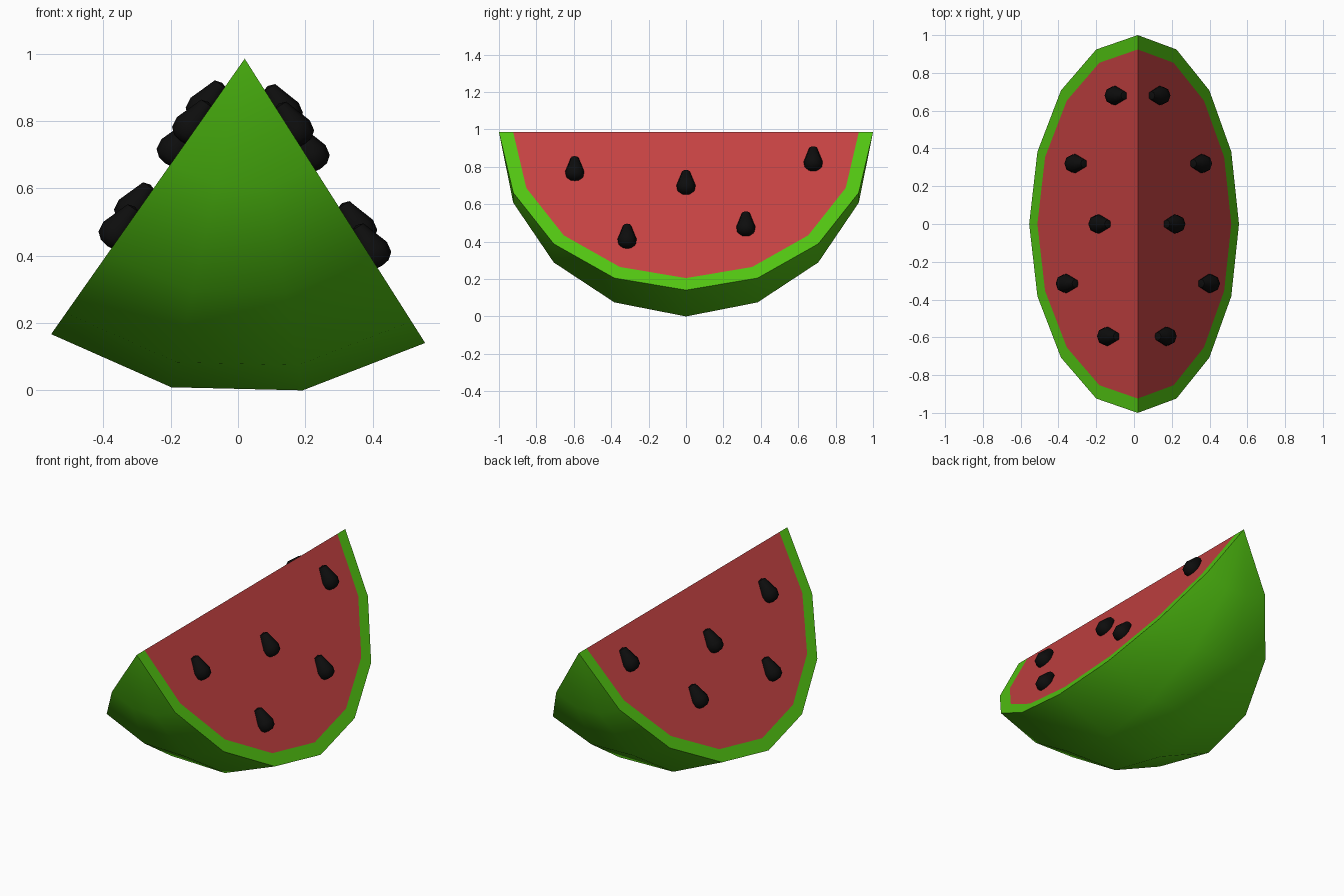
import bpy, bmesh
from math import sin, cos, pi, radians
from mathutils import Vector

if "Cube" in bpy.data.objects:
    bpy.data.objects.remove(bpy.data.objects["Cube"])

APEX = Vector((0.02, 0, 0.985))      # core line of the melon runs along y through here
ANGLES = [radians(a) for a in (-35.1, -12.6, 9.9, 32.4)]
LATS = [i * pi / 8 for i in range(9)]
INNER = 0.924


def material(name, rgb):
    m = bpy.data.materials.new(name)
    m.diffuse_color = (*rgb, 1)
    m.use_nodes = True
    m.node_tree.nodes["Principled BSDF"].inputs["Base Color"].default_value = m.diffuse_color
    return m


GREEN = material("rind_green", (0.085, 0.56, 0.006))
RED = material("flesh_red", (0.56, 0.055, 0.055))
BLACK = material("seed_black", (0.004, 0.004, 0.004))


def finish(name, bm, mat, angle):
    bmesh.ops.remove_doubles(bm, verts=bm.verts, dist=1e-5)
    bmesh.ops.dissolve_degenerate(bm, edges=bm.edges, dist=1e-6)
    bmesh.ops.recalc_face_normals(bm, faces=bm.faces)
    me = bpy.data.meshes.new(name)
    bm.to_mesh(me)
    bm.free()
    me.materials.append(mat)
    me.shade_smooth()
    me.set_sharp_from_angle(angle=radians(angle))
    ob = bpy.data.objects.new(name, me)
    bpy.context.collection.objects.link(ob)
    return ob


def skin(bm, r):
    """Grid of vertices on the melon, one row per angle; returns rows of verts."""
    rows = [[bm.verts.new(APEX + r * Vector((sin(t) * sin(a), -cos(t), -sin(t) * cos(a))))
             for t in LATS] for a in ANGLES]
    # the rows share their pole vertices
    for row in rows[1:]:
        for k in (0, -1):
            bm.verts.remove(row[k])
            row[k] = rows[0][k]
    return rows


def bridge(bm, p, q):
    """Faces between two rows, triangles where the rows share a pole."""
    for i in range(len(p) - 1):
        corners = list(dict.fromkeys((p[i], p[i + 1], q[i + 1], q[i])))
        bm.faces.new(corners)


# Rind: outer skin, inner skin and the two cut rims
bm = bmesh.new()
outer, inner = skin(bm, 1.0), skin(bm, INNER)
for rows in (outer, inner):
    for p, q in zip(rows, rows[1:]):
        bridge(bm, p, q)
for k in (0, -1):
    bridge(bm, outer[k], inner[k])
finish("rind", bm, GREEN, 40)

# Flesh: solid wedge with two flat cut faces meeting at the core line
bm = bmesh.new()
rows = skin(bm, INNER)
for p, q in zip(rows, rows[1:]):
    bridge(bm, p, q)
for k in (0, -1):
    bm.faces.new(rows[k])
finish("flesh", bm, RED, 40)

# Seeds: blunt teardrops lying on the cut faces, narrow end toward the core
PROFILE = [(-0.073, 0), (-0.066, 0.022), (-0.025, 0.036), (0.018, 0.051),
           (0.05, 0.046), (0.066, 0.026), (0.07, 0)]
SIDES = 8


def seed(name, side, y, dist):
    a = ANGLES[-1] if side > 0 else ANGLES[0]
    along = Vector((sin(a), 0, -cos(a)))
    out = Vector((cos(a), 0, sin(a))) * side
    across = Vector((0, 1, 0))
    centre = APEX + along * dist + out * 0.014 + across * y
    bm = bmesh.new()
    rings = []
    for t, r in PROFILE:
        ring = [bm.verts.new(centre + along * t + r * (cos(w) * out + sin(w) * across))
                for w in (2 * pi * i / SIDES for i in range(SIDES))]
        rings.append(ring)
    for p, q in zip(rings, rings[1:]):
        for i in range(SIDES):
            j = (i + 1) % SIDES
            bm.faces.new((p[i], p[j], q[j], q[i]))
    finish(name, bm, BLACK, 50)


# (y, distance from core on the right face, on the left face)
SPOTS = [(0.68, 0.178, 0.17), (0.32, 0.59, 0.54), (0, 0.327, 0.32),
         (-0.315, 0.668, 0.62), (-0.595, 0.24, 0.24)]
for n, (y, right, left) in enumerate(SPOTS, 1):
    seed(f"seed_right_{n}", 1, y, right)
    seed(f"seed_left_{n}", -1, y, left)
